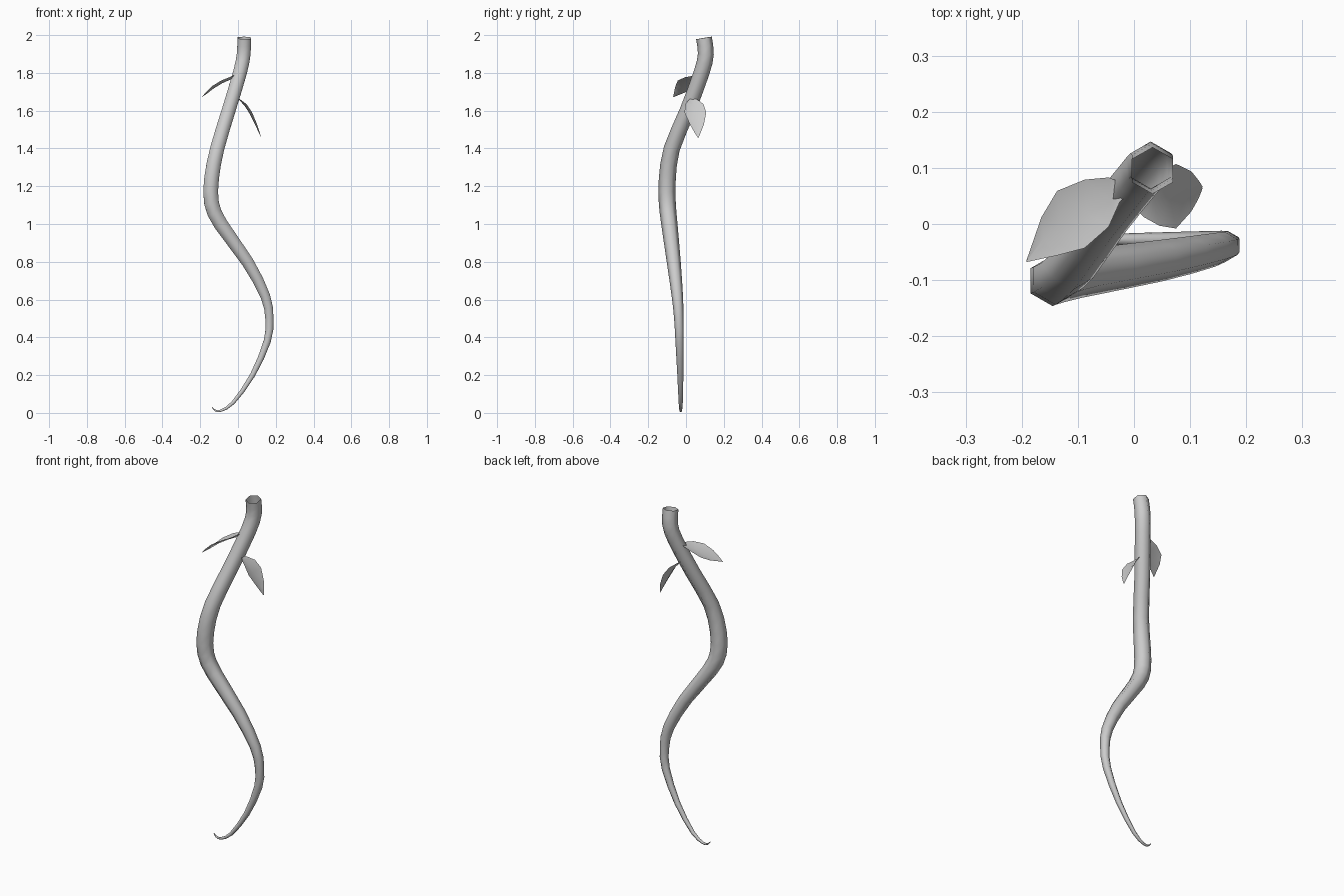
import bpy, math
from mathutils import Vector

if "Cube" in bpy.data.objects:
    bpy.data.objects.remove(bpy.data.objects["Cube"])


def make_object(name, verts, faces, angle):
    mesh = bpy.data.meshes.new(name)
    mesh.from_pydata(verts, [], faces)
    mesh.update()
    obj = bpy.data.objects.new(name, mesh)
    bpy.context.collection.objects.link(obj)
    bpy.ops.object.select_all(action='DESELECT')
    obj.select_set(True)
    bpy.context.view_layer.objects.active = obj
    bpy.ops.object.shade_smooth_by_angle(angle=math.radians(angle))
    return obj


def spline(points, steps):
    """Smooth path (position + radius) through all given points."""
    pts = [Vector(p) for p in points]
    pts = [2 * pts[0] - pts[1]] + pts + [2 * pts[-1] - pts[-2]]
    out = []
    for a, b, c, d in zip(pts, pts[1:], pts[2:], pts[3:]):
        for i in range(steps):
            t = i / steps
            out.append(0.5 * (2 * b + (c - a) * t + (2 * a - 5 * b + 4 * c - d) * t * t
                              + (3 * b - a - 3 * c + d) * t ** 3))
    return out + [pts[-2]]


# Stem: hexagonal tapering tube, open at the top, (x, y, z, radius)
path = spline([
    (0.033, 0.095, 1.985, 0.042), (0.030, 0.105, 1.90, 0.042),
    (0.010, 0.082, 1.80, 0.042), (-0.050, 0.008, 1.60, 0.042),
    (-0.110, -0.075, 1.40, 0.043), (-0.140, -0.099, 1.24, 0.045),
    (-0.140, -0.099, 1.11, 0.045), (-0.092, -0.088, 1.00, 0.043),
    (0.050, -0.065, 0.80, 0.037), (0.144, -0.046, 0.62, 0.030),
    (0.166, -0.038, 0.50, 0.025), (0.155, -0.034, 0.38, 0.022),
    (0.077, -0.030, 0.20, 0.016), (-0.025, -0.028, 0.055, 0.011),
    (-0.090, -0.028, 0.012, 0.007), (-0.120, -0.028, 0.013, 0.005),
    (-0.137, -0.028, 0.030, 0.002)], 2)
SIDES = 6
verts, faces = [], []
for i, p in enumerate(path):
    tangent = (path[min(i + 1, len(path) - 1)] - path[max(i - 1, 0)]).to_3d().normalized()
    u = Vector((0, 1, 0))
    u = (u - tangent * u.dot(tangent)).normalized()
    v = tangent.cross(u)
    for k in range(SIDES):
        a = math.tau * k / SIDES
        verts.append(p.to_3d() + (u * math.cos(a) + v * math.sin(a)) * p.w)
for i in range(len(path) - 1):
    for k in range(SIDES):
        a, b = i * SIDES + k, i * SIDES + (k + 1) % SIDES
        faces.append((a, b, b + SIDES, a + SIDES))
faces.append(tuple(range(len(verts) - SIDES, len(verts))))
make_object("vine_stem", verts, faces, 70)


# Leaves: thin drooping blades, stations (x, z, front edge y, back edge y)
def leaf(name, stations, bulge):
    verts, faces = [], []
    for i, (x, z, y0, y1) in enumerate(stations):
        w = min(1, (y1 - y0) / 0.1)
        for t, lift in ((0, 0), (0.5, 1), (1, 0)):
            verts.append((x + bulge[0] * lift * w, y0 + (y1 - y0) * t, z + bulge[1] * lift * w))
    for i in range(len(stations) - 1):
        for k in range(2):
            a = i * 3 + k
            faces.append((a, a + 1, a + 4, a + 3))
    return make_object(name, verts, faces, 60)


leaf("left_leaf", [
    (0.000, 1.788, 0.060, 0.070), (-0.025, 1.785, 0.040, 0.075),
    (-0.045, 1.777, -0.005, 0.083), (-0.088, 1.760, -0.043, 0.079),
    (-0.137, 1.730, -0.056, 0.059), (-0.165, 1.703, -0.062, 0.012),
    (-0.192, 1.672, -0.068, -0.066)], (0.006, -0.014))
leaf("right_leaf", [
    (0.000, 1.668, 0.030, 0.040), (0.018, 1.655, 0.012, 0.065),
    (0.045, 1.635, -0.003, 0.092), (0.075, 1.590, -0.008, 0.107),
    (0.102, 1.525, 0.022, 0.094), (0.115, 1.485, 0.045, 0.078),
    (0.122, 1.458, 0.063, 0.067)], (-0.012, -0.008))
